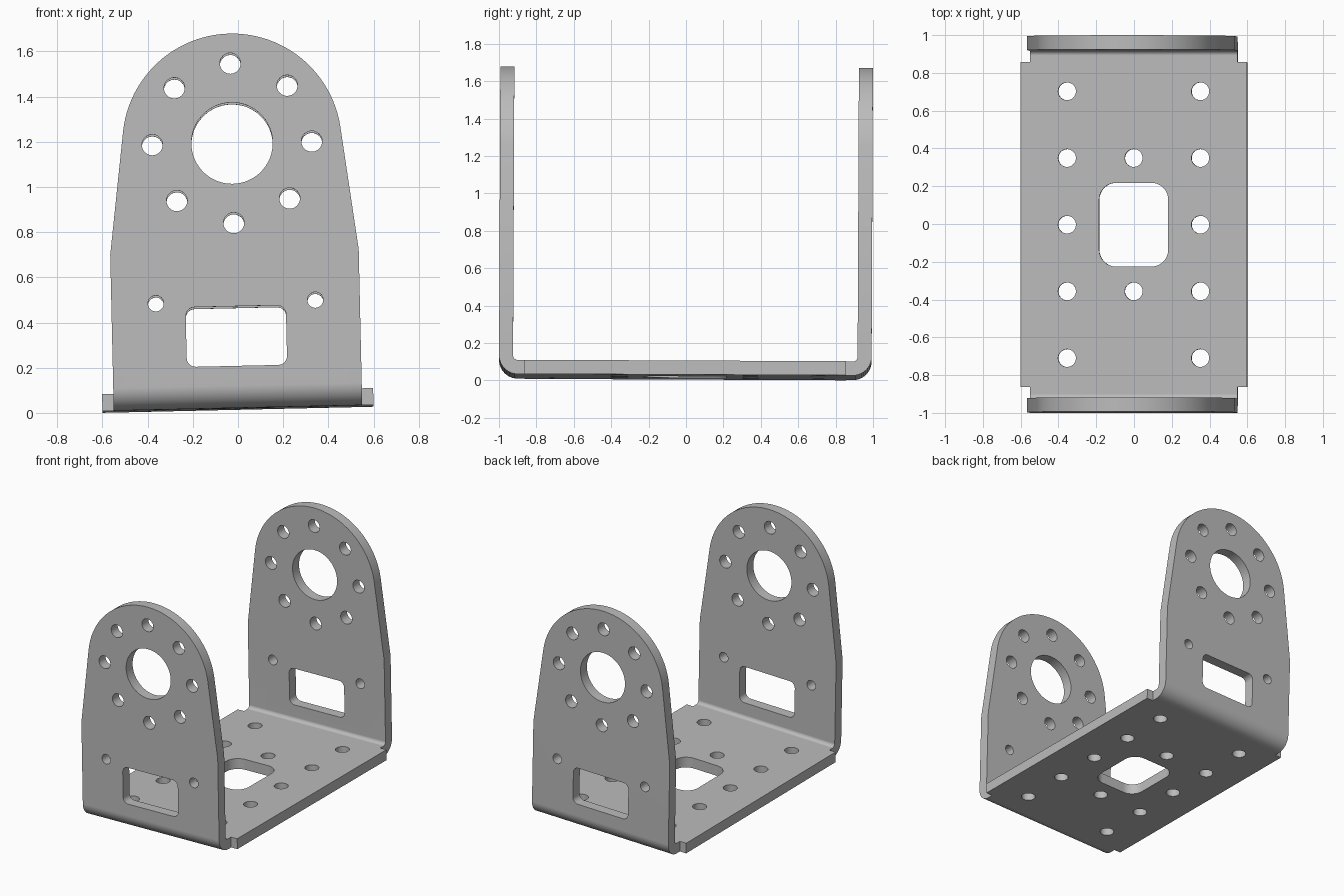
import bpy
import bmesh
from math import sin, cos, pi, acos, atan2, hypot
from mathutils import Vector

cube = bpy.data.objects.get("Cube")
if cube:
    bpy.data.objects.remove(cube, do_unlink=True)

HALF_LEN, HALF_WIDTH, THICK, BEND = 0.996, 0.6, 0.075, 0.1
EAR_HALF, EAR_START, SHOULDER_Z = 0.55, 0.86, 0.69
RING_Z, EAR_RADIUS, BOLT_RING = 1.172, 0.485, 0.353


def arc(cx, cy, r, a0, a1, n):
    return [(cx + r * cos(a0 + (a1 - a0) * i / n),
             cy + r * sin(a0 + (a1 - a0) * i / n)) for i in range(n + 1)]


def circle(cx, cy, r, n=32):
    return arc(cx, cy, r, 0, 2 * pi, n)[:-1]


def rounded_rect(cx, cy, hx, hy, r):
    pts = []
    for k, (sx, sy) in enumerate([(1, 1), (-1, 1), (-1, -1), (1, -1)]):
        pts += arc(cx + sx * (hx - r), cy + sy * (hy - r), r,
                   k * pi / 2, (k + 1) * pi / 2, 8)
    return pts


def prism(bm, pts, axis, lo, hi):
    """Extrude a 2D outline along the x, y or z axis."""
    place = {"x": lambda u, v: (lo, u, v),
             "y": lambda u, v: (u, lo, v),
             "z": lambda u, v: (u, v, lo)}[axis]
    step = Vector([(hi - lo) * (axis == a) for a in "xyz"])
    face = bm.faces.new([bm.verts.new(place(u, v)) for u, v in pts])
    out = bmesh.ops.extrude_face_region(bm, geom=[face], use_keep_orig=True)
    moved = [g for g in out["geom"] if isinstance(g, bmesh.types.BMVert)]
    bmesh.ops.translate(bm, verts=moved, vec=step)


def make_object(name, bm):
    bmesh.ops.recalc_face_normals(bm, faces=bm.faces[:])
    mesh = bpy.data.meshes.new(name)
    bm.to_mesh(mesh)
    bm.free()
    obj = bpy.data.objects.new(name, mesh)
    bpy.context.collection.objects.link(obj)
    return obj


# Bent sheet: U-shaped side profile swept across the width
wall_top = RING_Z + EAR_RADIUS + 0.05
inner = HALF_LEN - THICK
bend_y = HALF_LEN - BEND
right_outer = [(HALF_LEN, wall_top)] + arc(bend_y, BEND, BEND, 0, -pi / 2, 10)
right_inner = arc(bend_y, BEND, BEND - THICK, -pi / 2, 0, 10) + [(inner, wall_top)]
outer = right_outer + [(-y, z) for y, z in reversed(right_outer)]
inside = [(-y, z) for y, z in reversed(right_inner)] + right_inner
bm = bmesh.new()
prism(bm, outer + inside, "x", -HALF_WIDTH, HALF_WIDTH)
bracket = make_object("u_bracket", bm)

cut = bmesh.new()

# Trim both ears to a tapered outline with a round top
drop = RING_Z - SHOULDER_Z
tangent = acos(EAR_RADIUS / hypot(EAR_HALF, drop)) - atan2(drop, EAR_HALF)
ear = [(EAR_HALF, -0.1), (EAR_HALF, SHOULDER_Z)]
ear += arc(0, RING_Z, EAR_RADIUS, tangent, pi - tangent, 48)
ear += [(-EAR_HALF, SHOULDER_Z), (-EAR_HALF, -0.1)]
waste = ear + [(-0.8, -0.1), (-0.8, 2), (0.8, 2), (0.8, -0.1)]
for side in (-1, 1):
    prism(cut, waste, "y", side * EAR_START, side * 1.2)

# Ear openings, drilled through both ears
ear_holes = [circle(0, RING_Z, 0.18, 64), rounded_rect(0, 0.318, 0.222, 0.132, 0.04)]
ear_holes += [circle(BOLT_RING * cos(k * pi / 4), RING_Z + BOLT_RING * sin(k * pi / 4), 0.046)
              for k in range(8)]
ear_holes += [circle(s * BOLT_RING, 0.47, 0.035) for s in (-1, 1)]
for pts in ear_holes:
    prism(cut, pts, "y", -1.3, 1.3)

# Base openings
base_holes = [rounded_rect(0, 0, 0.183, 0.222, 0.09)]
for row in (-2, -1, 0, 1, 2):
    columns = (-1, 0, 1) if abs(row) == 1 else (-1, 1)
    base_holes += [circle(c * BOLT_RING, row * BOLT_RING, 0.047) for c in columns]
for pts in base_holes:
    prism(cut, pts, "z", -0.05, 0.13)

cutter = make_object("bracket_cutter", cut)
cutter.hide_render = True

# Cut, then discard the cutter
mod = bracket.modifiers.new("openings", "BOOLEAN")
mod.operation, mod.solver, mod.object = "DIFFERENCE", "EXACT", cutter
bpy.ops.object.select_all(action="DESELECT")
bracket.select_set(True)
bpy.context.view_layer.objects.active = bracket
bpy.ops.object.modifier_apply(modifier=mod.name)
bpy.data.objects.remove(cutter, do_unlink=True)

# Plain grey metal
grey = bpy.data.materials.new("grey_metal")
grey.use_nodes = True
colour = (0.5, 0.5, 0.5, 1)
grey.diffuse_color = colour
grey.node_tree.nodes["Principled BSDF"].inputs["Base Color"].default_value = colour
bracket.data.materials.clear()
bracket.data.materials.append(grey)

# Smooth bends and holes, flat panels
bpy.ops.object.shade_smooth_by_angle(angle=0.5)
normals = bracket.modifiers.new("flat_panels", "WEIGHTED_NORMAL")
normals.keep_sharp = True

# Slight resting tilt
bracket.rotation_euler = (-0.0045, -0.0225, 0)
bracket.location = (0, -0.004, 0.0177)
